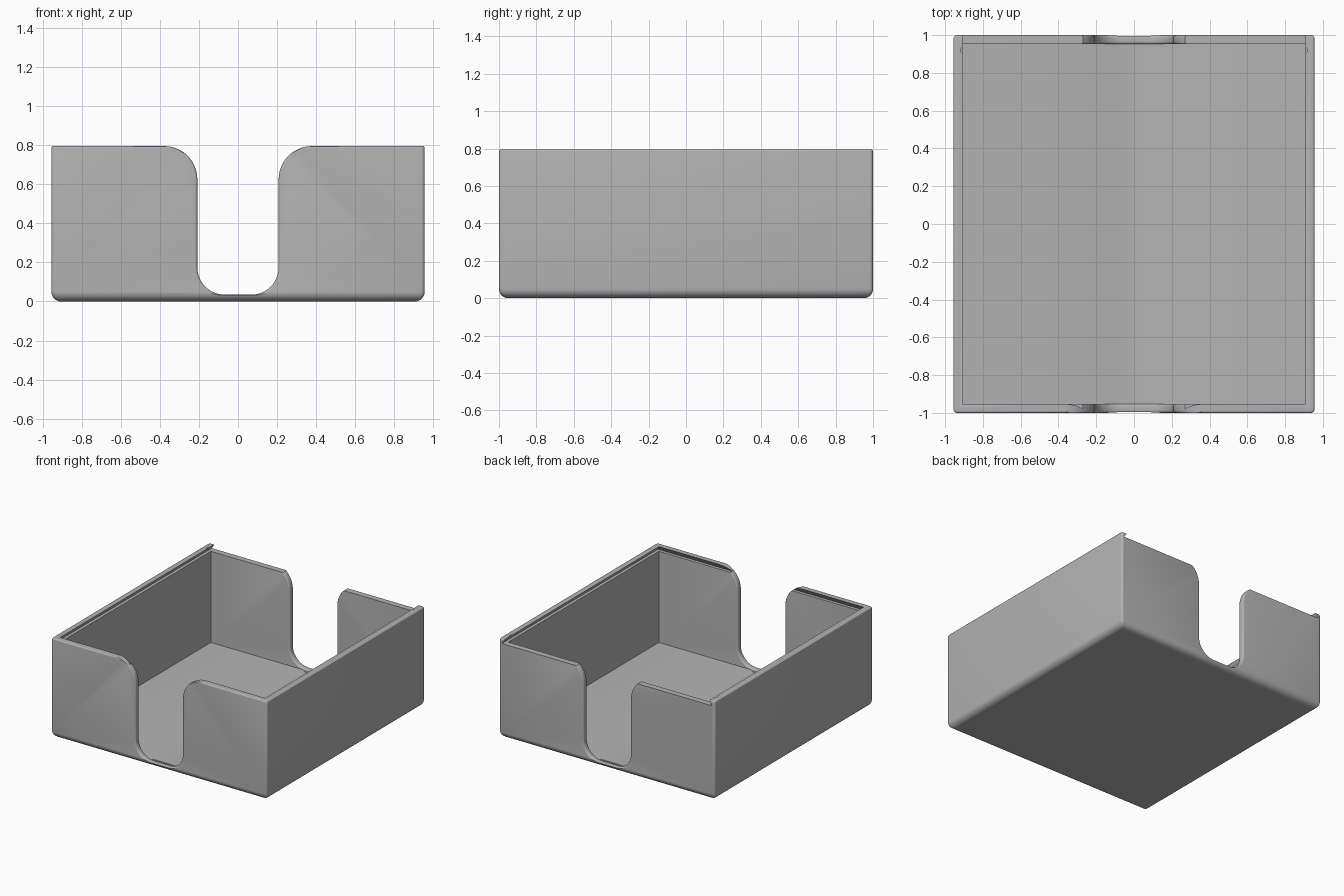
import bpy, bmesh
from math import sin, cos, pi

cube = bpy.data.objects.get("Cube")
if cube:
    bpy.data.objects.remove(cube, do_unlink=True)

HX, HY, H = 0.955, 1.0, 0.795       # outer half sizes and height
CX, CY, FLOOR = 0.907, 0.952, 0.027  # inner cavity
LEDGE = 0.757                        # height the sliding lid rests at

grey = bpy.data.materials.new("plain grey")
grey.use_nodes = True
grey.diffuse_color = (0.45, 0.45, 0.45, 1)
grey.node_tree.nodes["Principled BSDF"].inputs["Base Color"].default_value = grey.diffuse_color


def loft(name, rings):
    """Skin a stack of equal-length closed rings and cap both ends."""
    bm = bmesh.new()
    loops = [[bm.verts.new(p) for p in ring] for ring in rings]
    for a, b in zip(loops, loops[1:]):
        for i in range(len(a)):
            j = (i + 1) % len(a)
            bm.faces.new((a[i], a[j], b[j], b[i]))
    bm.faces.new(loops[0][::-1])
    bm.faces.new(loops[-1])
    bmesh.ops.recalc_face_normals(bm, faces=bm.faces)
    mesh = bpy.data.meshes.new(name)
    bm.to_mesh(mesh)
    bm.free()
    mesh.materials.append(grey)
    obj = bpy.data.objects.new(name, mesh)
    bpy.context.collection.objects.link(obj)
    return obj


def rect(x, y0, y1, z):
    return [(-x, y0, z), (x, y0, z), (x, y1, z), (-x, y1, z)]


def rounded_rect(inset, z, r=0.018, n=5):
    pts = []
    for k, (sx, sy) in enumerate([(1, 1), (-1, 1), (-1, -1), (1, -1)]):
        for i in range(n + 1):
            a = (k + i / n) * pi / 2
            pts.append((sx * (HX - inset - r) + r * cos(a),
                        sy * (HY - inset - r) + r * sin(a), z))
    return pts


# Outer body: large round at the base, small round at the rim
angles = [i / 8 * pi / 2 for i in range(9)]
base = [rounded_rect(0.05 * (1 - sin(a)), 0.05 * (1 - cos(a))) for a in angles]
rim = [rounded_rect(0.01 * (1 - cos(a)), H - 0.01 * (1 - sin(a))) for a in angles[::2]]
box = loft("tray_box", base + rim)


def notch_ring(d, y, w=0.208, bottom=0.035, rb=0.14, rt=0.17, n=14):
    """Thumb notch outline with flared top, grown outward by d."""
    half = [(w + rt, 1.0)]
    for i in range(n + 1):
        a = i / n * pi / 2
        half.append((w + rt - (rt - d) * sin(a), H - rt + rt * cos(a)))
    for i in range(n + 1):
        a = i / n * pi / 2
        half.append((w - rb + (rb + d) * cos(a), bottom + rb - (rb + d) * sin(a)))
    return [(x, y, z) for x, z in half] + [(-x, y, z) for x, z in half[::-1]]


def notch(name, side):
    """Notch cutter through one end wall, with rounded edges on both faces."""
    r = 0.013
    steps = [i / 5 * pi / 2 for i in range(6)]
    rings = [notch_ring(r, side * (HY + 0.05))]
    rings += [notch_ring(r * (1 - sin(a)), side * (HY - r * (1 - cos(a)))) for a in steps]
    rings += [notch_ring(r * (1 - cos(a)), side * (CY + r * (1 - sin(a)))) for a in steps]
    rings += [notch_ring(r, side * (CY - 0.02))]
    return loft(name, rings)


def detent(name, side):
    """Small catch hole in the lid rail near the open end."""
    def ring(z):
        return [(side * CX + 0.012 * cos(i * pi / 8), 0.92 + 0.012 * sin(i * pi / 8), z)
                for i in range(16)]
    return loft(name, [ring(LEDGE + 0.01), ring(1.0)])


# Cavity, dovetail lid slot open at the back, notches and catches
top = 0.84
slope = 0.025 / (H - LEDGE)
shift = slope * (top - LEDGE)
cutters = [
    loft("cavity_cutter", [rect(CX, -CY, CY, FLOOR), rect(CX, -CY, CY, 1.0)]),
    loft("lid_slot_cutter", [rect(CX + 0.025, -CY - 0.025, HY + 0.1, LEDGE),
                             rect(CX + 0.025 - shift, -CY - 0.025 + shift, HY + 0.1, top)]),
    notch("front_notch_cutter", -1), notch("back_notch_cutter", 1),
    detent("left_catch_cutter", 1), detent("right_catch_cutter", -1),
]

bpy.ops.object.select_all(action='DESELECT')
box.select_set(True)
bpy.context.view_layer.objects.active = box
for cutter in cutters:
    cutter.hide_render = True
    mod = box.modifiers.new(cutter.name, 'BOOLEAN')
    mod.operation = 'DIFFERENCE'
    mod.solver = 'EXACT'
    mod.object = cutter
    bpy.ops.object.modifier_apply(modifier=mod.name)
    bpy.data.objects.remove(cutter, do_unlink=True)

bpy.ops.object.shade_smooth_by_angle(angle=pi / 6)
